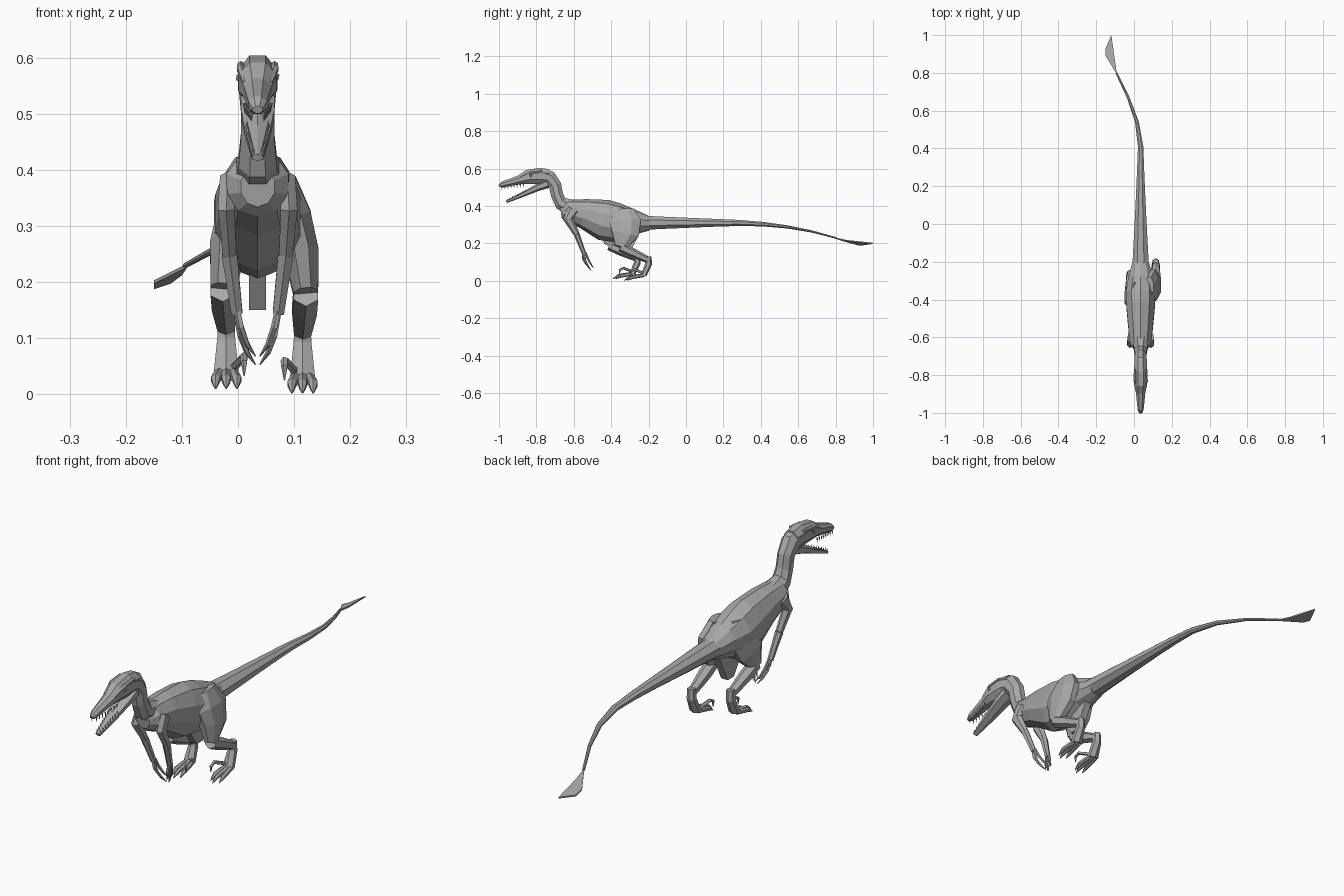
import bpy, bmesh, math
from mathutils import Vector, Matrix

cube = bpy.data.objects.get("Cube")
if cube:
    bpy.data.objects.remove(cube, do_unlink=True)

color = (0.4, 0.4, 0.4, 1)
grey = bpy.data.materials.new("stone_grey")
grey.use_nodes = True
grey.diffuse_color = color
grey.node_tree.nodes["Principled BSDF"].inputs["Base Color"].default_value = color

BODY_X = 0.035   # centre line of the body
HIP_X = 0.047    # centre line between the legs


def finish(name, bm):
    """Turn the mesh under construction into a flat shaded grey object."""
    bmesh.ops.recalc_face_normals(bm, faces=bm.faces)
    mesh = bpy.data.meshes.new(name)
    bm.to_mesh(mesh)
    bm.free()
    mesh.materials.append(grey)
    obj = bpy.data.objects.new(name, mesh)
    bpy.context.collection.objects.link(obj)


def bridge(bm, first, second):
    """Join two rings of vertices with a band of quads."""
    for k in range(len(first)):
        n = (k + 1) % len(first)
        bm.faces.new((first[k], first[n], second[n], second[k]))


def loft(name, centres, widths, heights=None, sides=6):
    """Skin polygon rings set square to a path of centres."""
    bm = bmesh.new()
    heights = heights or widths
    grow = 1 / math.cos(math.pi / sides)
    rings = []
    for i, centre in enumerate(centres):
        before = centres[max(i - 1, 0)]
        after = centres[min(i + 1, len(centres) - 1)]
        tangent = (after - before).normalized()
        across = Vector((1, 0, 0))
        across = (across - tangent * across.dot(tangent)).normalized()
        upward = across.cross(tangent)
        ring = []
        for k in range(sides):
            angle = math.tau * (k + 0.5) / sides
            offset = across * widths[i] * math.cos(angle) + upward * heights[i] * math.sin(angle)
            ring.append(bm.verts.new(centre + offset * grow))
        rings.append(ring)
    for first, second in zip(rings, rings[1:]):
        bridge(bm, first, second)
    bm.faces.new(rings[0])
    bm.faces.new(rings[-1])
    finish(name, bm)


def body_loft(name, sections, sides=8):
    """Loft on the body centre line from (y, z, half width, half height)."""
    y, z, widths, heights = zip(*sections)
    centres = [Vector((BODY_X, *point)) for point in zip(y, z)]
    loft(name, centres, widths, heights, sides)


def plate(name, outline, thickness):
    """Flat polygon thickened along a vector."""
    bm = bmesh.new()
    thickness = Vector(thickness)
    near, far = [[bm.verts.new(Vector(point) + thickness * way) for point in outline]
                 for way in (-0.5, 0.5)]
    bm.faces.new(near)
    bm.faces.new(far)
    bridge(bm, near, far)
    finish(name, bm)


# Torso, from the breast to the rump
body_loft("torso", [
    (-0.67, 0.37, 0.03, 0.035), (-0.64, 0.375, 0.055, 0.055),
    (-0.55, 0.36, 0.065, 0.075), (-0.44, 0.325, 0.075, 0.105),
    (-0.36, 0.31, 0.078, 0.1), (-0.28, 0.315, 0.065, 0.065),
    (-0.19, 0.305, 0.04, 0.035)], sides=10)

# Tail: level at first, then curving right and down as it thins out
TAIL_START, TAIL_END, TAIL_STEPS = -0.24, 0.8, 8
tail_path, tail_widths = [], []
for step in range(TAIL_STEPS + 1):
    along = step / TAIL_STEPS
    y = TAIL_START + (TAIL_END - TAIL_START) * along
    bend = 0.6 * max(0, y - 0.43) ** 1.55
    drop = 0.26 * max(0, y - 0.2) ** 2.3
    tail_path.append(Vector((BODY_X - bend, y, 0.31 - drop)))
    tail_widths.append(0.005 + 0.04 * (1 - along) ** 1.5)
loft("tail", tail_path, tail_widths, [width * 0.85 for width in tail_widths], sides=8)

# Thin fan at the tip of the tail
plate("tail_fan", [(-0.09, 0.79, 0.23), (-0.1, 0.86, 0.215), (-0.12, 1, 0.2),
                   (-0.15, 0.93, 0.19), (-0.15, 0.89, 0.2)], (0, 0, 0.006))

# Pelvis keel between the legs
plate("pelvis_keel", [(BODY_X, y, z) for y, z in (
    (-0.4, 0.24), (-0.34, 0.15), (-0.3, 0.15), (-0.24, 0.27))], (0.03, 0, 0))

# Neck, skull and open lower jaw
body_loft("neck", [
    (-0.6, 0.385, 0.045, 0.045), (-0.67, 0.415, 0.034, 0.036),
    (-0.69, 0.46, 0.03, 0.033), (-0.7, 0.51, 0.03, 0.034),
    (-0.73, 0.55, 0.033, 0.04), (-0.77, 0.56, 0.034, 0.04)])
body_loft("skull", [
    (-0.73, 0.56, 0.03, 0.036), (-0.78, 0.56, 0.035, 0.044),
    (-0.85, 0.555, 0.034, 0.037), (-0.89, 0.54, 0.025, 0.024),
    (-0.98, 0.515, 0.016, 0.016), (-1, 0.507, 0.009, 0.007)])
body_loft("lower_jaw", [
    (-0.74, 0.52, 0.03, 0.022), (-0.79, 0.5, 0.03, 0.017),
    (-0.86, 0.467, 0.023, 0.012), (-0.96, 0.422, 0.01, 0.006)], sides=6)


def tooth_row(name, back, front, base, tip):
    """Cones on both sides of a jaw, spaced from back to front."""
    bm = bmesh.new()
    count = 8
    for i in range(count):
        spot = Vector(back).lerp(Vector(front), i / (count - 1))
        for side in (-1, 1):
            place = Matrix.Translation((BODY_X + side * spot.x, spot.y, spot.z))
            bmesh.ops.create_cone(bm, cap_ends=True, segments=4, radius1=base,
                                  radius2=tip, depth=0.018, matrix=place)
    finish(name, bm)


tooth_row("upper_teeth", (0.023, -0.87, 0.51), (0.011, -0.985, 0.494), 0, 0.004)
tooth_row("lower_teeth", (0.019, -0.86, 0.48), (0.008, -0.955, 0.435), 0.004, 0)


def build_side(label, side, stride):
    """Build the face details, arm and leg of one side."""

    def body_point(out, y, z):
        return Vector((BODY_X + side * out, y, z))

    def leg_point(out, y, z):
        return Vector((HIP_X + side * out, y, z)) + stride

    def shifted(start, out, y, z):
        return start + Vector((side * out, y, z))

    # Brow ridge and eye
    brow = body_point(0.03, -0.83, 0.58)
    loft(label + "_brow", [shifted(brow, 0, 0.06, 0.007), brow,
                           shifted(brow, -0.007, -0.055, -0.025)], (0.006, 0.007, 0.003))
    bm = bmesh.new()
    place = Matrix.Translation(shifted(brow, 0, 0, -0.015))
    bmesh.ops.create_icosphere(bm, subdivisions=1, radius=0.01, matrix=place)
    finish(label + "_eye", bm)

    # Folded arm
    shoulder = body_point(0.053, -0.6, 0.38)
    upper_arm = body_point(0.056, -0.63, 0.33)
    elbow = body_point(0.05, -0.585, 0.25)
    wrist = body_point(0.037, -0.545, 0.145)
    loft(label + "_upper_arm", [shoulder, upper_arm, elbow],
         (0.014, 0.015, 0.012), (0.03, 0.024, 0.014))
    loft(label + "_forearm", [elbow, elbow.lerp(wrist, 0.4), wrist], (0.014, 0.012, 0.01))

    # Three fingers with claws hooking inwards
    for i, finger in enumerate(("inner", "middle", "outer")):
        fan = Vector((0, 0.013 * (i - 1), 0.015 * abs(i - 1)))
        knuckle = shifted(wrist, -0.007, 0.007, -0.04) + fan
        claw = shifted(knuckle, -0.011, 0.016, -0.03)
        tip = shifted(claw, -0.015, 0.015, -0.022)
        loft(f"{label}_{finger}_finger", [wrist + fan / 2, knuckle, claw, tip],
             (0.005, 0.005, 0.004, 0.001), sides=5)

    # Thigh, shin and upright foot
    hip = leg_point(0.035, -0.33, 0.38) - stride / 2
    haunch = leg_point(0.053, -0.325, 0.32) - stride / 2
    thigh = leg_point(0.066, -0.325, 0.25)
    knee = leg_point(0.074, -0.35, 0.18)
    ankle = leg_point(0.068, -0.2, 0.11)
    ball = shifted(ankle, 0, -0.025, -0.08)
    loft(label + "_thigh", [hip, haunch, thigh, knee],
         (0.022, 0.03, 0.031, 0.022), (0.05, 0.085, 0.072, 0.03), sides=8)
    loft(label + "_shin", [knee, knee.lerp(ankle, 0.4), ankle], (0.022, 0.022, 0.015))
    loft(label + "_foot", [shifted(ankle, 0, 0, 0.02), shifted(ankle, 0, 0, -0.02), ball],
         (0.014, 0.016, 0.022), (0.014, 0.016, 0.013))

    # Three walking toes with claws
    for i, toe in enumerate(("inner", "middle", "outer")):
        spread = 0.019 * (i - 1)
        reach = 0.016 * (1 - abs(i - 1))
        root = shifted(ball, spread * 0.6, 0, 0)
        joint = shifted(ball, spread, -0.06 - reach, -0.011)
        tip = shifted(joint, 0, -0.03, -0.017)
        loft(f"{label}_{toe}_toe", [root, joint, joint.lerp(tip, 0.5), tip],
             (0.009, 0.008, 0.005, 0.001))

    # Raised sickle claw on the inner side
    root = shifted(ball, -0.013, 0, 0.01)
    bend = shifted(root, -0.019, -0.05, 0.02)
    hook = shifted(bend, 0, -0.02, -0.01)
    loft(label + "_sickle_claw", [root, bend, hook, shifted(hook, 0, 0, -0.025)],
         (0.006, 0.006, 0.005, 0.001), sides=5)


# The right leg strides a little further forward
build_side("left", 1, Vector((0, 0, 0)))
build_side("right", -1, Vector((0, -0.06, 0.008)))
